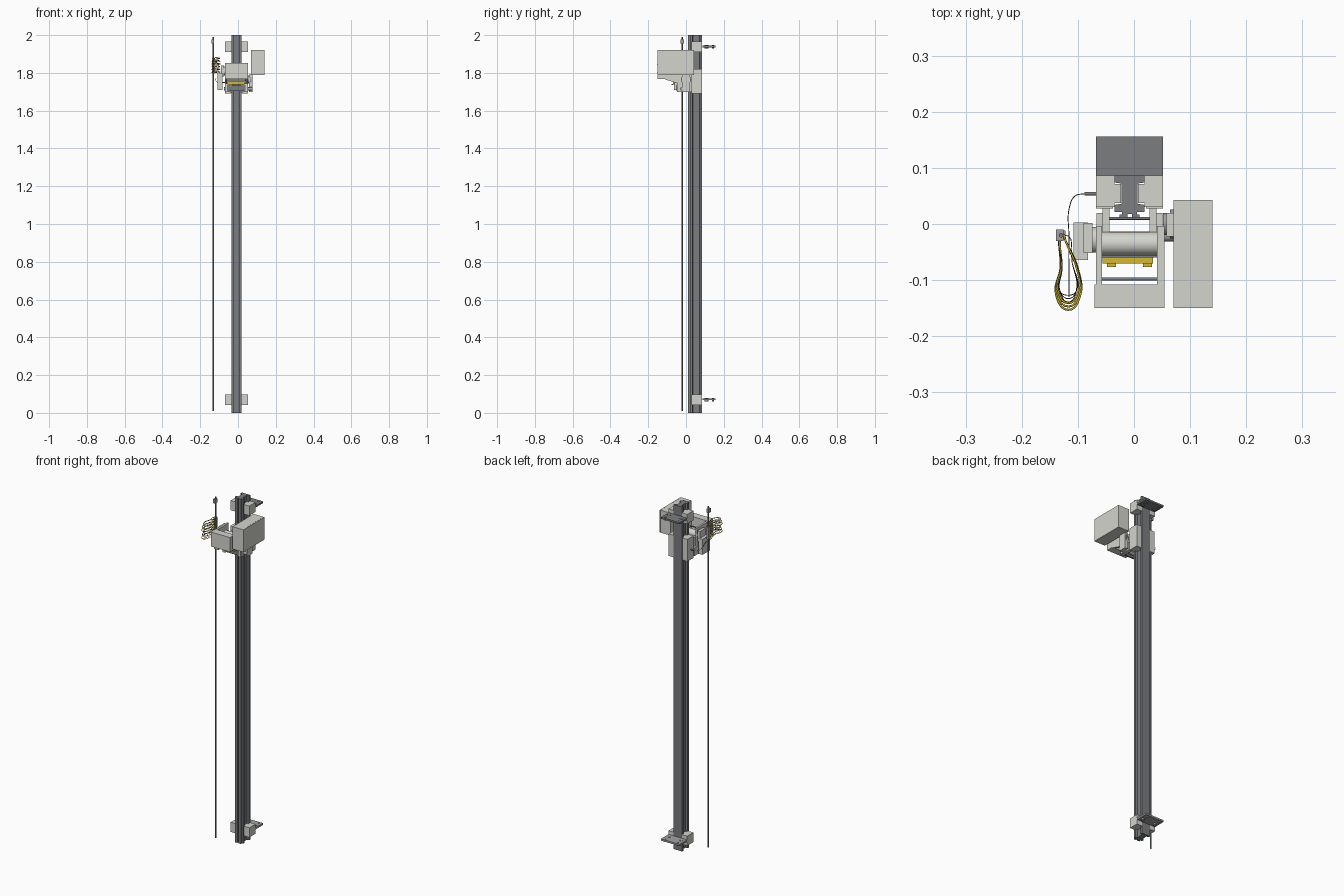
import bpy, bmesh, math
from mathutils import Vector

if "Cube" in bpy.data.objects:
    bpy.data.objects.remove(bpy.data.objects["Cube"])

CX = -0.008  # centre line of the rail


def mat(name, c):
    m = bpy.data.materials.new(name)
    m.diffuse_color = (*c, 1)
    m.use_nodes = True
    m.node_tree.nodes["Principled BSDF"].inputs["Base Color"].default_value = m.diffuse_color
    return m


LIGHT = mat("light grey", (0.66, 0.66, 0.62))
DARK = mat("dark grey", (0.20, 0.205, 0.215))
BLACK = mat("near black", (0.06, 0.06, 0.065))
YELLOW = mat("yellow", (0.64, 0.48, 0.035))
MID = mat("mid grey", (0.36, 0.36, 0.36))


def finish(name, bm, m):
    bmesh.ops.recalc_face_normals(bm, faces=bm.faces)
    me = bpy.data.meshes.new(name)
    bm.to_mesh(me)
    bm.free()
    me.materials.append(m)
    ob = bpy.data.objects.new(name, me)
    bpy.context.collection.objects.link(ob)
    return ob


def box(name, x, y, z, m):
    bm = bmesh.new()
    bmesh.ops.create_cube(bm, size=1)
    for v in bm.verts:
        v.co = [(r[0] + r[1]) / 2 + c * (r[1] - r[0]) for r, c in zip((x, y, z), v.co)]
    return finish(name, bm, m)


def pair(name, x, y, z, m):
    """Two boxes mirrored about the rail centre; x is the distance from it."""
    box(name + "_right", (CX + x[0], CX + x[1]), y, z, m)
    box(name + "_left", (CX - x[1], CX - x[0]), y, z, m)


def prism(name, pts, lo, hi, axis, m):
    """Extrude a profile along z (points x, y) or along x (points y, z)."""
    bm = bmesh.new()
    put = (lambda p, t: (p[0], p[1], t)) if axis == 'Z' else (lambda p, t: (t, p[0], p[1]))
    a = [bm.verts.new(put(p, lo)) for p in pts]
    b = [bm.verts.new(put(p, hi)) for p in pts]
    bm.faces.new(a)
    bm.faces.new(b)
    n = len(pts)
    for i in range(n):
        bm.faces.new((a[i], a[(i + 1) % n], b[(i + 1) % n], b[i]))
    return finish(name, bm, m)


def cyl(name, p, q, r, m, n=24):
    p, q = Vector(p), Vector(q)
    bm = bmesh.new()
    bmesh.ops.create_cone(bm, cap_ends=True, segments=n, radius1=r, radius2=r, depth=(q - p).length)
    rot = (q - p).to_track_quat('Z', 'Y')
    for v in bm.verts:
        v.co = rot @ v.co + (p + q) / 2
    for f in bm.faces:
        f.smooth = len(f.verts) == 4
    ob = finish(name, bm, m)
    for e in ob.data.edges:  # keep the rims crisp
        a, b = (ob.data.vertices[i].co for i in e.vertices)
        e.use_edge_sharp = abs((a - b).dot((q - p).normalized())) < 1e-5
    return ob


def wire(name, pts, r, m, cyclic=False):
    cu = bpy.data.curves.new(name, 'CURVE')
    cu.dimensions = '3D'
    cu.bevel_depth = r
    cu.bevel_resolution = 1
    cu.resolution_u = 6
    sp = cu.splines.new('BEZIER')
    sp.bezier_points.add(len(pts) - 1)
    for b, p in zip(sp.bezier_points, pts):
        b.co = p
        b.handle_left_type = b.handle_right_type = 'AUTO'
    sp.use_cyclic_u = cyclic
    cu.materials.append(m)
    ob = bpy.data.objects.new(name, cu)
    bpy.context.collection.objects.link(ob)


# Rail: grooved I-section running the full height
half = [(0.027, 0.086), (0.027, 0.074), (0.014, 0.072), (0.014, 0.036), (0.027, 0.034),
        (0.027, 0.021), (0.013, 0.021), (0.013, 0.017), (0.018, 0.017), (0.018, 0.011),
        (0.004, 0.011), (0.004, 0.018)]
profile = [(CX + x, y) for x, y in half] + [(CX - x, y) for x, y in reversed(half)]
prism("rail", profile, 0, 2, 'Z', DARK)

# Wall brackets at both ends
for tag, z in (("bottom", 0.07), ("top", 1.938)):
    pair(tag + "_clamp", (0.027, 0.060), (0.030, 0.086), (z - 0.028, z + 0.028), LIGHT)
    pair(tag + "_clamp_jaw", (0.015, 0.028), (0.037, 0.071), (z - 0.026, z + 0.026), LIGHT)
    plate = DARK if tag == "top" else MID
    box(tag + "_wall_plate", (CX - 0.06, CX + 0.06), (0.0865, 0.156), (z - 0.003, z + 0.007), plate)
    for s in (-1, 1):
        x = CX + s * 0.04
        cyl(tag + "_bolt_head", (x, 0.109, z - 0.010), (x, 0.109, z + 0.009), 0.010, plate)
        cyl(tag + "_small_bolt", (x, 0.143, z - 0.010), (x, 0.143, z + 0.009), 0.005, plate, 16)

# Carriage gripping the rail
pair("carriage_block", (0.029, 0.060), (0.028, 0.084), (1.692, 1.82), LIGHT)
pair("carriage_jaw", (0.016, 0.030), (0.038, 0.070), (1.694, 1.818), LIGHT)
pair("carriage_arm", (0.036, 0.048), (-0.02, 0.030), (1.70, 1.80), LIGHT)
pair("carriage_foot", (0.040, 0.059), (-0.048, 0.020), (1.698, 1.745), LIGHT)
for y, z in ((0.010, 1.72), (-0.098, 1.80)):
    cyl("cross_bar", (CX - 0.052, y, z), (CX + 0.052, y, z), 0.0025, DARK, 12)
cyl("lower_shaft", (CX - 0.065, -0.022, 1.715), (CX + 0.085, -0.022, 1.715), 0.009, MID)

# Front frame: cross box, two side plates, slanted underside
box("front_box", (CX - 0.062, CX + 0.062), (-0.15, -0.108), (1.768, 1.852), LIGHT)
side = [(-0.11, 1.852), (-0.004, 1.852), (-0.004, 1.70), (-0.045, 1.70), (-0.045, 1.745), (-0.11, 1.765)]
prism("left_side_plate", side, CX - 0.06, CX - 0.049, 'X', LIGHT)
prism("right_side_plate", side, CX + 0.049, CX + 0.062, 'X', LIGHT)

# Roller, blade bar and yellow strip
cyl("roller", (CX - 0.049, -0.035, 1.80), (CX + 0.049, -0.035, 1.80), 0.021, LIGHT, 32)
box("blade_bar", (CX - 0.049, CX + 0.049), (-0.060, -0.045), (1.757, 1.772), DARK)
box("yellow_strip", (CX - 0.048, CX + 0.042), (-0.070, -0.057), (1.738, 1.757), YELLOW)
pair("strip_clip", (0.024, 0.040), (-0.077, -0.070), (1.737, 1.740), YELLOW)
box("lower_plate", (CX - 0.049, CX + 0.049), (-0.050, -0.040), (1.705, 1.735), DARK)

# Motor on the left
box("motor_box", (-0.108, -0.082), (-0.064, 0.003), (1.71, 1.80), LIGHT)
cyl("motor_flange", (-0.084, -0.028, 1.81), (-0.066, -0.028, 1.81), 0.023, LIGHT)
box("motor_mount", (-0.090, -0.074), (-0.052, 0.002), (1.78, 1.84), LIGHT)

# Control box on the right with its lid and coupling
box("control_box", (0.070, 0.135), (-0.150, 0.043), (1.79, 1.92), LIGHT)
box("control_box_lid", (0.1355, 0.140), (-0.150, 0.043), (1.79, 1.92), LIGHT)
for x0, x1, r in ((0.052, 0.060, 0.020), (0.060, 0.066, 0.014), (0.064, 0.072, 0.026)):
    cyl("coupling_disc", (x0, 0, 1.765), (x1, 0, 1.765), r, MID)
box("box_support", (0.058, 0.078), (-0.022, 0.020), (1.70, 1.792), LIGHT)

# Guide rod and its clamp
cyl("guide_rod", (-0.130, -0.020, 0.01), (-0.130, -0.020, 1.99), 0.004, DARK, 12)
box("rod_clamp", (-0.139, -0.126), (-0.030, -0.010), (1.955, 1.978), MID)
box("cable_clip", (-0.137, -0.122), (-0.028, -0.012), (1.80, 1.87), MID)

# Coiled cable: stacked teardrop loops gathered at the rod
for i in range(6):
    z = 1.80 + i * 0.0145
    s = 1 - 0.05 * (i % 3)
    end = -0.153 + 0.006 * (i % 3)
    wire("cable_loop", [(-0.126, -0.02, z), (-0.118 - 0.013 * s, -0.08, z + 0.004),
                        (-0.117 - 0.022 * s, -0.125 * s, z + 0.003), (-0.117, end, z),
                        (-0.117 + 0.021 * s, -0.128 * s, z + 0.003), (-0.117 + 0.017 * s, -0.08, z + 0.006),
                        (-0.122, -0.03, z + 0.007)], 0.0019, YELLOW, True)
    wire("cable_core", [(-0.124, -0.02, z + 0.003), (-0.128, -0.08, z + 0.007), (-0.132, -0.12, z + 0.006),
                        (-0.117, end + 0.014, z + 0.004), (-0.103, -0.12, z + 0.006),
                        (-0.110, -0.07, z + 0.009)], 0.0008, BLACK, True)

# Sensor lead from the carriage
cyl("lead_plug", (-0.088, 0.054, 1.75), (-0.066, 0.054, 1.75), 0.003, DARK, 12)
wire("sensor_lead", [(-0.088, 0.054, 1.75), (-0.105, 0.05, 1.75), (-0.115, 0.03, 1.755),
                     (-0.116, -0.02, 1.78), (-0.116, -0.13, 1.81)], 0.0008, BLACK)
